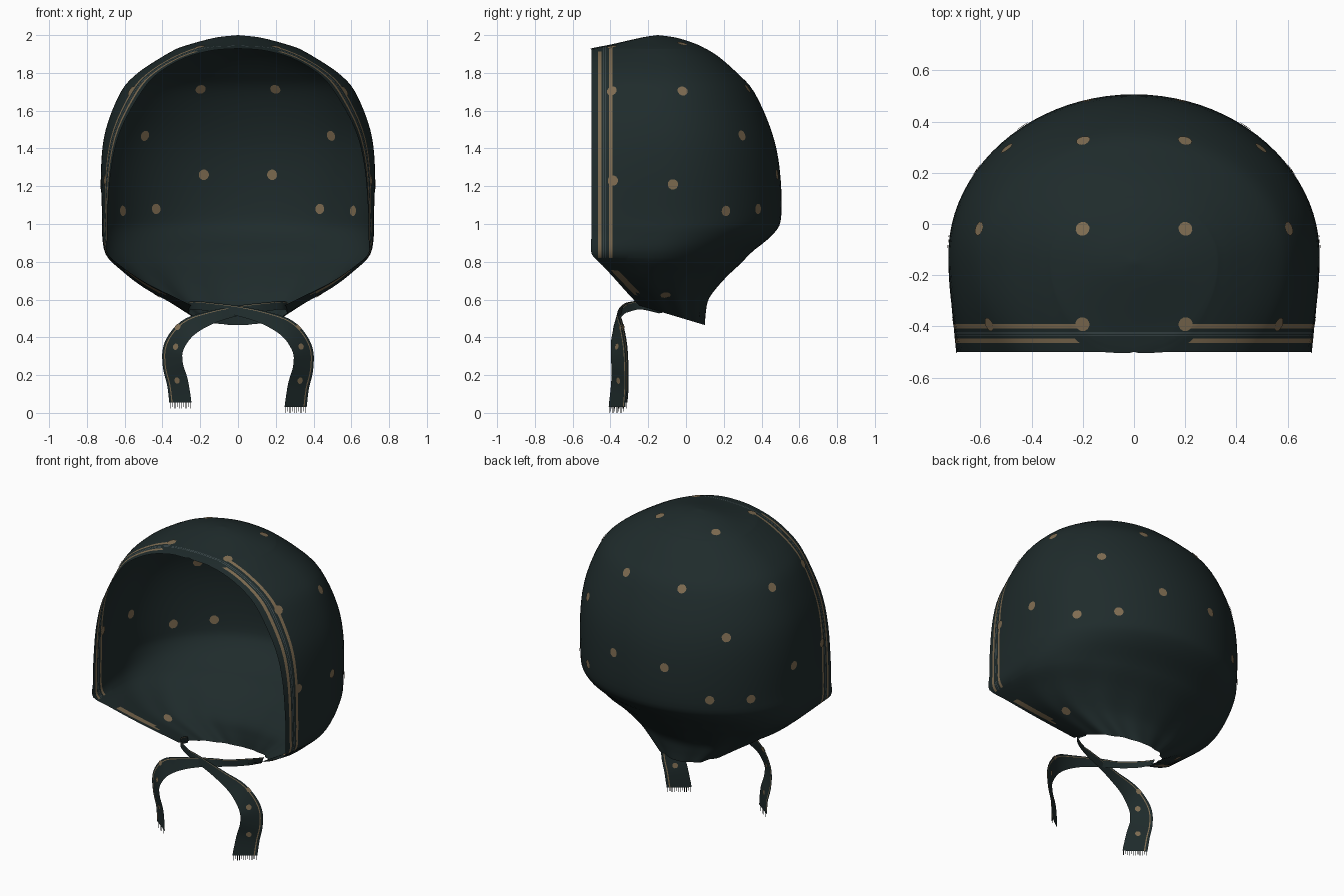
import bpy, bmesh, math
from mathutils import Vector
from mathutils.bvhtree import BVHTree

cube = bpy.data.objects.get("Cube")
if cube:
    bpy.data.objects.remove(cube, do_unlink=True)


def material(name, rgb):
    mat = bpy.data.materials.new(name)
    mat.use_nodes = True
    mat.diffuse_color = (*rgb, 1)
    node = mat.node_tree.nodes["Principled BSDF"]
    node.inputs["Base Color"].default_value = (*rgb, 1)
    node.inputs["Roughness"].default_value = 0.9
    return mat


CLOTH = material("dark_teal_cloth", (.0135, .024, .0245))
TAN = material("tan_print", (.21, .15, .083))
LINE = material("grey_blue_line", (.08, .11, .12))
THREAD = material("dark_thread", (.01, .013, .013))


def finish(bm, name, mats):
    mesh = bpy.data.meshes.new(name)
    bm.normal_update()
    for face in bm.faces:
        face.smooth = True
    bm.to_mesh(mesh)
    for mat in mats:
        mesh.materials.append(mat)
    obj = bpy.data.objects.new(name, mesh)
    bpy.context.collection.objects.link(obj)
    return obj


def spline(keys, steps):
    """Smooth rows of values passing through every key row."""
    rows = []
    for i in range(len(keys) - 1):
        a, b, c, d = (keys[min(max(i + k, 0), len(keys) - 1)] for k in (-1, 0, 1, 2))
        for j in range(steps):
            t = j / steps
            rows.append([q + t / 2 * (r - p + t * (2*p - 5*q + 4*r - s + t * (3*q - p - 3*r + s)))
                         for p, q, r, s in zip(a, b, c, d)])
    rows.append(list(keys[-1]))
    return rows


def skin(bm, rows):
    """Join rows of points into a sheet of quads, returned with column numbers."""
    grid = [[bm.verts.new(p) for p in row] for row in rows]
    made = []
    for lo, hi in zip(grid, grid[1:]):
        for k in range(len(lo) - 1):
            made.append((k, bm.faces.new((lo[k], lo[k + 1], hi[k + 1], hi[k]))))
    return made


# Hood sections: height, rim half width, rim y, half width, widest y, back y
SECTIONS = [
    (.57, .25, -.25, .26, -.15, .1),
    (.62, .38, -.31, .38, -.2, .105),
    (.68, .51, -.37, .51, -.24, .125),
    (.76, .62, -.44, .62, -.24, .21),
    (.84, .69, -.5, .7, -.18, .33),
    (.95, .69, -.5, .72, -.13, .465),
    (1.05, .69, -.5, .72, -.12, .505),
    (1.3, .67, -.5, .725, -.12, .495),
    (1.5, .62, -.5, .7, -.12, .45),
    (1.7, .51, -.5, .62, -.12, .36),
    (1.8, .42, -.5, .53, -.12, .27),
    (1.88, .28, -.5, .41, -.13, .18),
    (1.92, .13, -.5, .34, -.14, .12),
    (1.93, 0, -.5, .32, -.14, .1),
    (1.95, 0, -.4, .26, -.14, .06),
    (1.975, 0, -.29, .17, -.15, -.01),
    (1.99, 0, -.22, .1, -.15, -.07),
    (2, 0, -.15, 0, -.15, -.15),
]
HALF = 36


def section_points(z, rim, front, wide, mid, back):
    rim, front = max(rim, 0), max(front, -.505)
    low = min(max((.85 - z) / .28, 0), 1)
    half = []
    for i in range(HALF + 1):
        t = i / HALF
        if t < .4:
            s = t / .4
            x = math.sqrt(max(rim**2 + (wide**2 - rim**2) * (1 - (1 - s)**2), 0))
            y = front + (mid - front) * s
        else:
            a = (t - .4) / .6 * math.pi / 2
            # Soft gathers around the nape
            r = 1 + .03 * low * math.sin(a * 14) * math.sin(2 * a)
            x, y = wide * math.cos(a) * r, mid + (back - mid) * math.sin(a) * r
        half.append((x, y, z - .3 * low * (y + .25)))
    half[-1] = (0, *half[-1][1:])
    return half + [(-x, y, h) for x, y, h in half[-2::-1]]


# Hood
bm = bmesh.new()
skin(bm, [section_points(*row) for row in spline(SECTIONS, 4)])
bmesh.ops.remove_doubles(bm, verts=bm.verts, dist=.0005)
BEND = .82
SLANT = Vector((0, .72, .69))
CORNER = Vector((0, -.5, .83))


def cut(faces, co, no):
    geom = set(faces)
    for face in faces:
        geom.update(face.edges, face.verts)
    bmesh.ops.bisect_plane(bm, geom=list(geom), dist=.0001, plane_co=co, plane_no=no)


def above(face):
    return face.calc_center_median().z > BEND


# Printed border stripes along the rim, broken over the crown
STRIPES = [(.034, .052, 1), (.062, .065, 2), (.072, .075, 2), (.092, .11, 1)]
cut(bm.faces[:], (0, 0, BEND), (0, 0, 1))
for start, end, index in STRIPES:
    for d in (start, end):
        cut([f for f in bm.faces if above(f)], (0, d - .5, 0), (0, 1, 0))
for face in bm.faces:
    c = face.calc_center_median()
    for start, end, index in STRIPES:
        if start < c.y + .5 < end and above(face) and (index == 2 or abs(c.x) > .22):
            face.material_index = index

# Short streak continuing the border under the cheek
for d in (.022, .05):
    cut([f for f in bm.faces if not above(f)], CORNER + SLANT * d, SLANT)
for face in bm.faces:
    c = face.calc_center_median()
    if .022 < (c - CORNER).dot(SLANT) < .05 and .63 < c.z < .75:
        face.material_index = 1
bmesh.ops.recalc_face_normals(bm, faces=bm.faces)
hood_tree = BVHTree.FromBMesh(bm)
finish(bm, "hood", [CLOTH, TAN, LINE])


def dot(bm, tree, centre, radius):
    """A thin spot laid on both sides of the cloth."""
    spot, normal, _, _ = tree.find_nearest(Vector(centre))
    across = normal.orthogonal().normalized()
    up = normal.cross(across)
    for side in (.004, -.004):
        ring = []
        for k in range(12):
            a = math.tau * k / 12
            p = spot + (across * math.cos(a) + up * math.sin(a)) * radius
            p = tree.find_nearest(p)[0]
            ring.append(bm.verts.new(p + normal * side))
        bm.faces.new(ring if side > 0 else ring[::-1])


# Polka dots
DOTS = [
    (.2, .33, 1.72), (.5, .3, 1.47), (.18, .47, 1.26), (.43, .37, 1.08),
    (.6, -.02, 1.7), (.72, -.39, 1.23), (.72, -.07, 1.21), (.6, .2, 1.07),
    (.2, -.02, 1.95), (.2, -.39, 1.93), (.56, -.39, 1.7), (.42, -.11, .64),
]
dots = bmesh.new()
for x, y, z in DOTS:
    for sign in (1, -1):
        dot(dots, hood_tree, (x * sign, y, z), .028)

# Ties: centre line and half width
TIE = [
    (-.265, -.13, .545, .02), (-.245, -.235, .57, .022), (-.14, -.305, .56, .024),
    (0, -.34, .54, .027), (.15, -.365, .5, .037), (.27, -.365, .44, .055),
    (.34, -.355, .34, .065), (.345, -.35, .24, .067), (.32, -.35, .14, .07),
    (.305, -.36, .03, .073),
]
COLUMNS = (-1, -.5, 0, .5, .7, .8, 1)


def make_tie(name, sign, lift, shift):
    line = spline(TIE, 5)
    pts = [Vector((x * sign, y + shift * (1 - abs(x)), z + lift * (.57 - z)))
           for x, y, z, _ in line]
    rows = []
    for i, p in enumerate(pts):
        along = pts[min(i + 1, len(pts) - 1)] - pts[max(i - 1, 0)]
        if i == len(pts) - 1:
            along = Vector((0, 0, -1))
        # Faces outward beside the neck, then turns towards the hanging side
        turn = .75 if p.x * sign > -.1 else -1
        facing = Vector((turn * sign, -1, 0))
        side = along.cross(facing).normalized() * sign
        rows.append([p - side * line[i][3] * c for c in COLUMNS])
    if rows[-1][-1].x * sign < rows[-1][0].x * sign:
        rows = [[p * 2 - q for q in row] for p, row in zip(pts, rows)]
    tie = bmesh.new()
    for column, face in skin(tie, rows):
        face.material_index = 1 if column == 4 else 0
    tie.normal_update()
    tree = BVHTree.FromBMesh(tie)
    for z in (.35, .17, .46):
        dot(dots, tree, (.33 * sign, -.36, z), .017)
    finish(tie, name, [CLOTH, TAN])

    # Frayed threads along the cut end
    fringe = bmesh.new()
    a, b = rows[-1][0], rows[-1][-1]
    step = (b - a) / 12
    for k in range(12):
        p = a + step * (k + .3)
        q = p + step * .3
        drop = Vector((0, 0, -.03 + .008 * (k % 3 == 1)))
        fringe.faces.new([fringe.verts.new(v) for v in (p, q, q + drop, p + drop)])
    finish(fringe, name + "_fringe", [THREAD])


make_tie("left_tie", 1, 0, -.008)
make_tie("right_tie", -1, .045, .008)
finish(dots, "polka_dots", [TAN])
